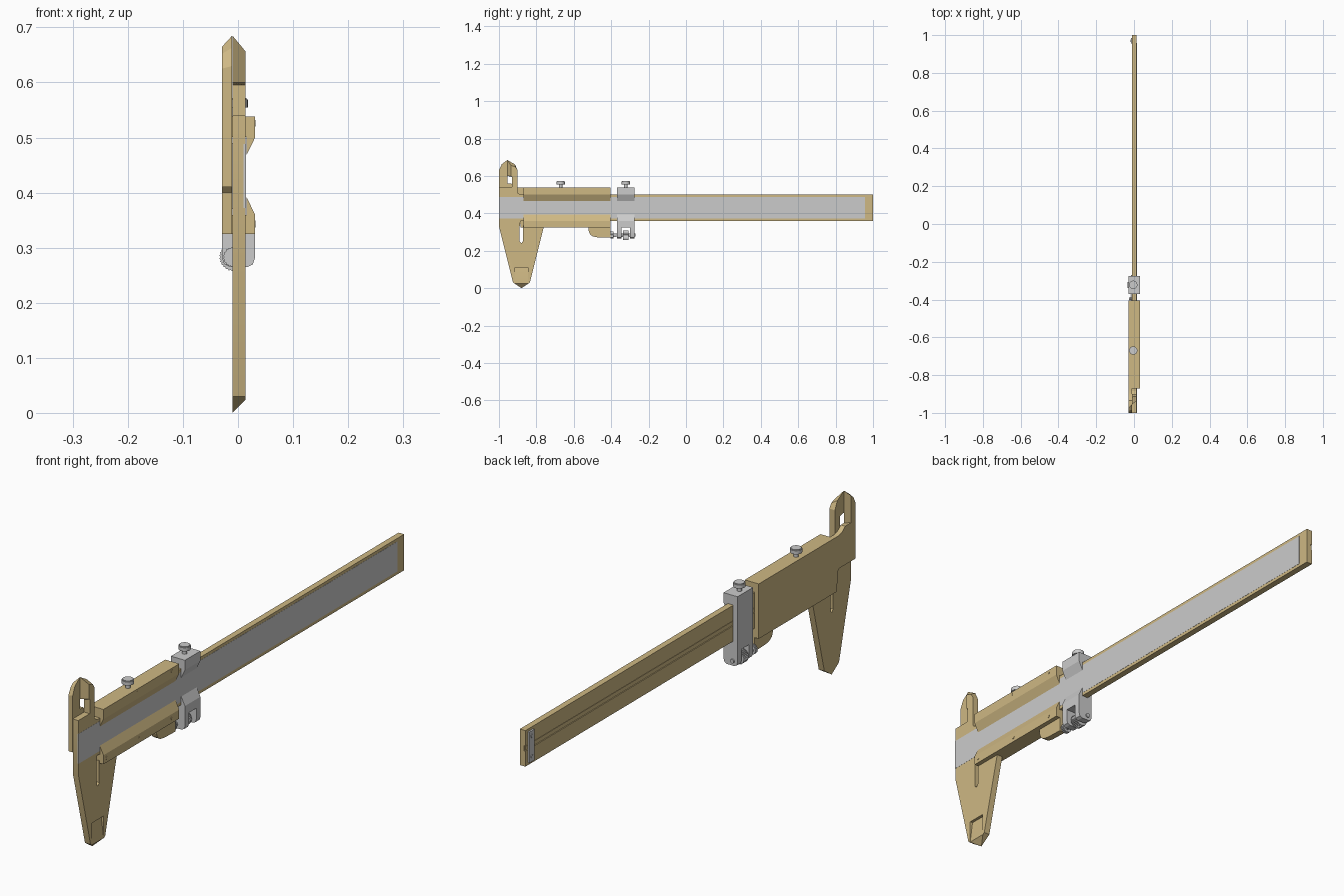
import bpy, bmesh, math
from mathutils import Matrix

if "Cube" in bpy.data.objects:
    bpy.data.objects.remove(bpy.data.objects["Cube"])

tan = bpy.data.materials.new("tan_metal")
tan.diffuse_color = (0.62, 0.48, 0.23, 1)
tan.use_nodes = True
tan.node_tree.nodes["Principled BSDF"].inputs["Base Color"].default_value = tan.diffuse_color


def finish(name, bm, mat=None):
    bmesh.ops.recalc_face_normals(bm, faces=bm.faces)
    me = bpy.data.meshes.new(name)
    bm.to_mesh(me)
    bm.free()
    ob = bpy.data.objects.new(name, me)
    bpy.context.collection.objects.link(ob)
    if mat:
        me.materials.append(mat)
    return ob


def loft(name, a, b, mat=None):
    """Closed solid between two matching loops of 3D points."""
    bm = bmesh.new()
    va, vb = [[bm.verts.new(p) for p in loop] for loop in (a, b)]
    bm.faces.new(va)
    bm.faces.new(vb)
    for i in range(len(va)):
        j = (i + 1) % len(va)
        bm.faces.new((va[i], va[j], vb[j], vb[i]))
    return finish(name, bm, mat)


def along_x(name, yz, lo, hi, mat=None):
    return loft(name, [(lo, y, z) for y, z in yz], [(hi, y, z) for y, z in yz], mat)


def along_y(name, xz, lo, hi, mat=None):
    return loft(name, [(x, lo, z) for x, z in xz], [(x, hi, z) for x, z in xz], mat)


def box(name, x, y, z, mat=None):
    return along_x(name, [(y[0], z[0]), (y[1], z[0]), (y[1], z[1]), (y[0], z[1])], *x, mat)


def turned(name, sections, loc, axis, sides=20, mat=None):
    """Stack of (radius, start, end) cylinders along an axis."""
    bm = bmesh.new()
    rot = {"x": Matrix.Rotation(math.pi / 2, 4, 'Y'),
           "y": Matrix.Rotation(-math.pi / 2, 4, 'X'), "z": Matrix()}[axis]
    for r, s, e in sections:
        m = Matrix.Translation(loc) @ rot @ Matrix.Translation((0, 0, (s + e) / 2))
        bmesh.ops.create_cone(bm, cap_ends=True, segments=sides, radius1=r, radius2=r,
                              depth=e - s, matrix=m)
    return finish(name, bm, mat)


def knurl(name, r, x, z, lo, hi, teeth=28):
    n = teeth * 2
    pts = []
    for i in range(n):
        a, q = 2 * math.pi * i / n, r * (1 if i % 2 else 0.91)
        pts.append((x + q * math.cos(a), z + q * math.sin(a)))
    return along_y(name, pts, lo, hi)


def cut(ob, cutter):
    cutter.hide_render = True
    m = ob.modifiers.new("cut", 'BOOLEAN')
    m.operation, m.object, m.solver = 'DIFFERENCE', cutter, 'EXACT'
    bpy.context.view_layer.objects.active = ob
    bpy.ops.object.modifier_apply(modifier=m.name)


# Beam with depth rod groove on its back, and scale plate on its front
X0, X1 = -0.01, 0.014
along_y("beam", [(X0, .36), (X1, .36), (X1, .50), (X0, .50), (X0, .44), (-.004, .44),
                 (-.004, .42), (X0, .42)], -.885, 1, tan)
box("depth_rod", (-.009, -.003), (-.88, .998), (.422, .438), tan)
box("scale_plate", (.01, .0146), (-1, .957), (.372, .488))
box("end_stop_plate", (-.017, X0), (.955, .985), (.37, .49))
for i, z in enumerate((.39, .47)):
    turned(f"end_stop_screw_{i}", [(.007, 0, .003)], (-.0195, .97, z), "x", 12)

# Fixed head with lower jaw
fixed = along_x("fixed_jaw", [(-1, .54), (-1, .33), (-.925, .03), (-.88, 0), (-.88, .24),
                              (-.889, .25), (-.889, .33), (-.885, .36), (-.885, .50),
                              (-.90, .51), (-.90, .54)], X0, X1, tan)
# Moving lower jaw
moving = along_x("moving_jaw", [(-.88, 0), (-.835, .03), (-.76, .33), (-.75, .335),
                                (-.872, .335), (-.872, .25), (-.88, .24)], X0, X1, tan)

# Sloped tips and shallow wedge pockets on both lower jaws
pocket = along_y("pocket_cutter", [(.03, .11), (.003, .11), (X1, .025), (.03, .025)],
                 -.915, -.845)
tip = along_y("tip_cutter", [(X0 - .0005, -.0005), (X1 + .012, .037), (X1 + .012, -.03),
                             (X0 - .0005, -.03)], -1.1, -.6)
for jaw in (fixed, moving):
    cut(jaw, pocket)
    cut(jaw, tip)
for c in (pocket, tip):
    bpy.data.objects.remove(c)

# Knife-edged upper jaws
loft("fixed_upper_jaw",
     [(X0, y, z) for y, z in [(-.955, .60), (-.93, .595), (-.93, .52), (-.90, .52),
                              (-.90, .63), (-.915, .662), (-.955, .685)]],
     [(X1, y, z) for y, z in [(-.936, .60), (-.93, .595), (-.93, .52), (-.90, .52),
                              (-.90, .63), (-.912, .648), (-.936, .656)]], tan)
loft("moving_upper_jaw",
     [(-.0105, y, z) for y, z in [(-1, .55), (-.955, .55), (-.955, .685), (-.985, .663), (-1, .63)]],
     [(-.029, y, z) for y, z in [(-1, .55), (-.972, .55), (-.972, .665), (-.987, .652), (-1, .625)]],
     tan)

# Slider: C-shaped channel, back plate and thumb rest
channel = [(-.029, .325), (.031, .325), (.031, .36), (.015, .393), (.015, .359), (-.0105, .359),
           (-.0105, .501), (.015, .501), (.015, .467), (.031, .50), (.031, .538), (-.029, .538)]
along_y("slider", channel, -.87, -.405, tan)
along_x("slider_back_plate", [(-.87, .325), (-.87, .538), (-.895, .538), (-.918, .545),
                              (-.935, .56), (-1, .56), (-1, .41), (-.90, .41), (-.89, .40),
                              (-.885, .325)], -.029, -.0105, tan)
along_x("thumb_rest", [(-.52, .33), (-.52, .305), (-.513, .287), (-.498, .277), (-.475, .272),
                       (-.405, .27), (-.405, .33)], X0, X1, tan)
for i, (y, z) in enumerate([(-.66, .526), (-.45, .526), (-.85, .343), (-.65, .343), (-.45, .343)]):
    turned(f"rail_pin_{i}", [(.006, 0, .0012)], (.031, y, z), "x", 12, tan)

# Fine-adjust clamp with two rounded legs
along_y("clamp", channel, -.37, -.275)
for i, (lo, hi) in enumerate([(-.37, -.345), (-.30, -.275)]):
    along_y(f"clamp_leg_{i}", [(-.029, .327), (-.029, .282), (-.025, .270), (-.015, .265),
                               (.017, .265), (.027, .270), (.031, .282), (.031, .327)], lo, hi)

# Adjusting screw with thread rings, knurled wheel and end knob
CX, CZ = -.008, .283
thread = [(.008, -.405, -.27)]
thread += [(.0105, -.388 + i * .006, -.385 + i * .006) for i in range(19)]
turned("adjusting_screw", thread, (CX, 0, CZ), "y", 16)
knurl("adjusting_wheel", .026, CX, CZ, -.338, -.308)
knurl("adjusting_knob", .019, CX, CZ, -.403, -.388, 20)

# Locking screws on slider and clamp
for name, y in (("slider", -.67), ("clamp", -.322)):
    turned(f"{name}_lock_screw", [(.009, .53, .556), (.022, .555, .569), (.019, .569, .572)],
           (-.004, y, 0), "z", 20)

for ob in bpy.data.objects:
    ob.select_set(ob.type == 'MESH')
bpy.context.view_layer.objects.active = fixed
bpy.ops.object.shade_smooth_by_angle(angle=math.radians(20))
